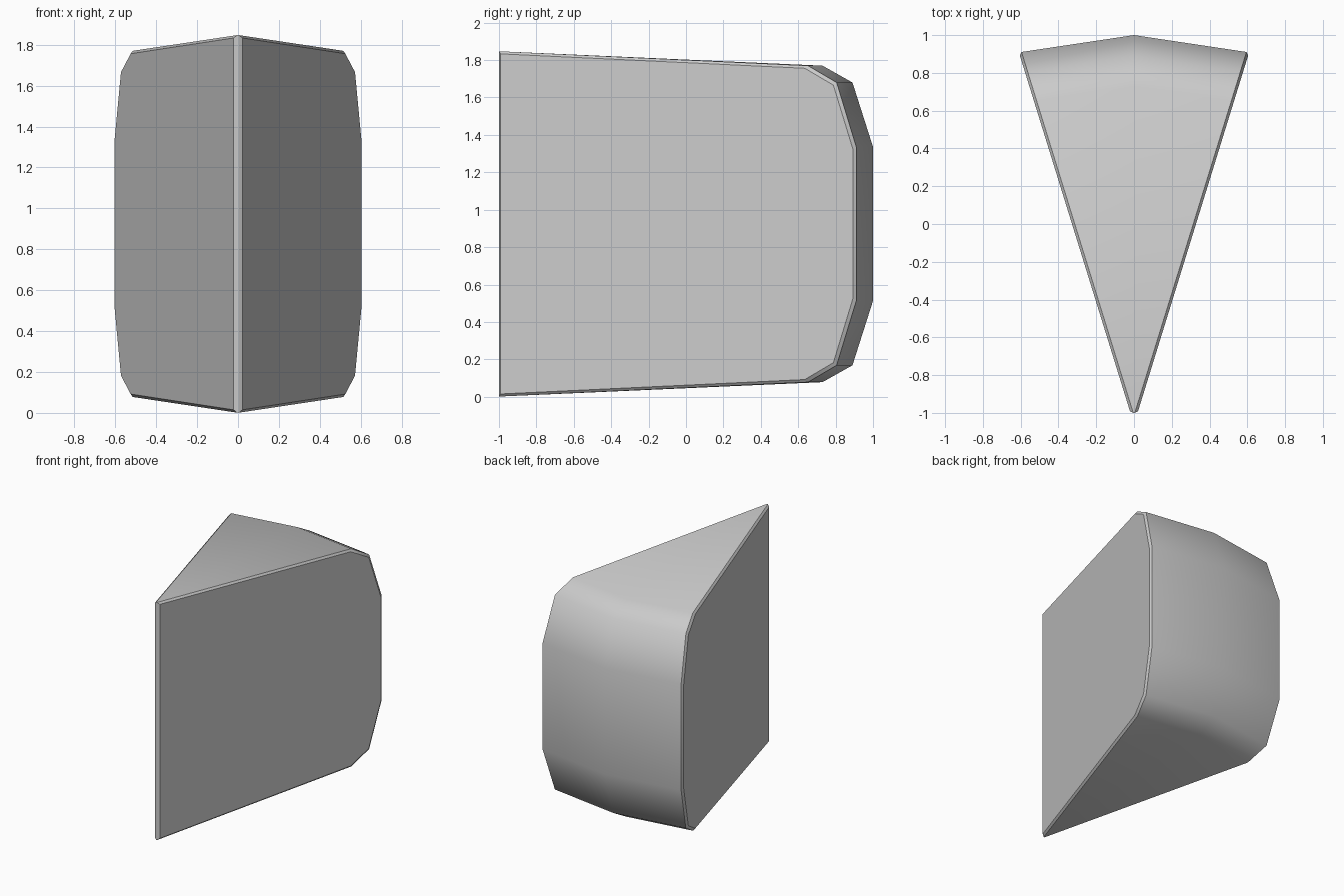
import bpy, bmesh, math

cube = bpy.data.objects.get("Cube")
if cube:
    bpy.data.objects.remove(cube, do_unlink=True)

grey = bpy.data.materials.new("plain grey")
grey.use_nodes = True
colour = (0.6, 0.6, 0.6, 1)
grey.diffuse_color = colour
grey.node_tree.nodes["Principled BSDF"].inputs["Base Color"].default_value = colour

# Radial profile of the wedge: upper half, mirrored about mid height
MID = 0.924
BEVEL = 0.014
ANGLE = math.radians(17.2)
half = [(0, 1.847), (1.73, 1.77), (1.89, 1.68), (2.0, 1.335)]
profile = half + [(r, 2 * MID - z) for r, z in reversed(half)]


def inset(r, z):
    """Pull a profile point inwards for the bevelled rim."""
    r = r + BEVEL if r == 0 else r - BEVEL
    return r, z - math.copysign(BEVEL, z - MID)


def column(bm, points, angle, tip=0.0, shift=0.0):
    """Place the profile in a vertical plane through the wedge tip."""
    s, c = math.sin(angle), math.cos(angle)
    side = math.copysign(1, angle)
    return [bm.verts.new((tip * side + r * s + shift * side * c,
                          r * c - 1 - shift * abs(s), z)) for r, z in points]


bm = bmesh.new()
rim = [inset(r, z) for r, z in profile]
columns = [
    column(bm, rim, -ANGLE, 0.004, BEVEL),
    column(bm, profile, -ANGLE, 0.004),
    column(bm, profile, 0),
    column(bm, profile, ANGLE, 0.004),
    column(bm, rim, ANGLE, 0.004, BEVEL),
]

# Skin between the columns, then the two flat sides
count = len(profile)
for a, b in zip(columns, columns[1:]):
    for i in range(count):
        j = (i + 1) % count
        bm.faces.new((a[i], a[j], b[j], b[i]))
bm.faces.new(columns[0])
bm.faces.new(columns[-1])
bmesh.ops.recalc_face_normals(bm, faces=bm.faces)

# Smooth shading, with crisp bevel borders and a crisp front tip
for face in bm.faces:
    face.smooth = True
for k in (0, 1, 3, 4):
    for i in range(count):
        bm.edges.get((columns[k][i], columns[k][(i + 1) % count])).smooth = False
for a, b in zip(columns, columns[1:]):
    for i in (0, count - 1):
        bm.edges.get((a[i], b[i])).smooth = False

mesh = bpy.data.meshes.new("wedge")
bm.to_mesh(mesh)
bm.free()
mesh.materials.append(grey)
bpy.context.collection.objects.link(bpy.data.objects.new("wedge", mesh))
